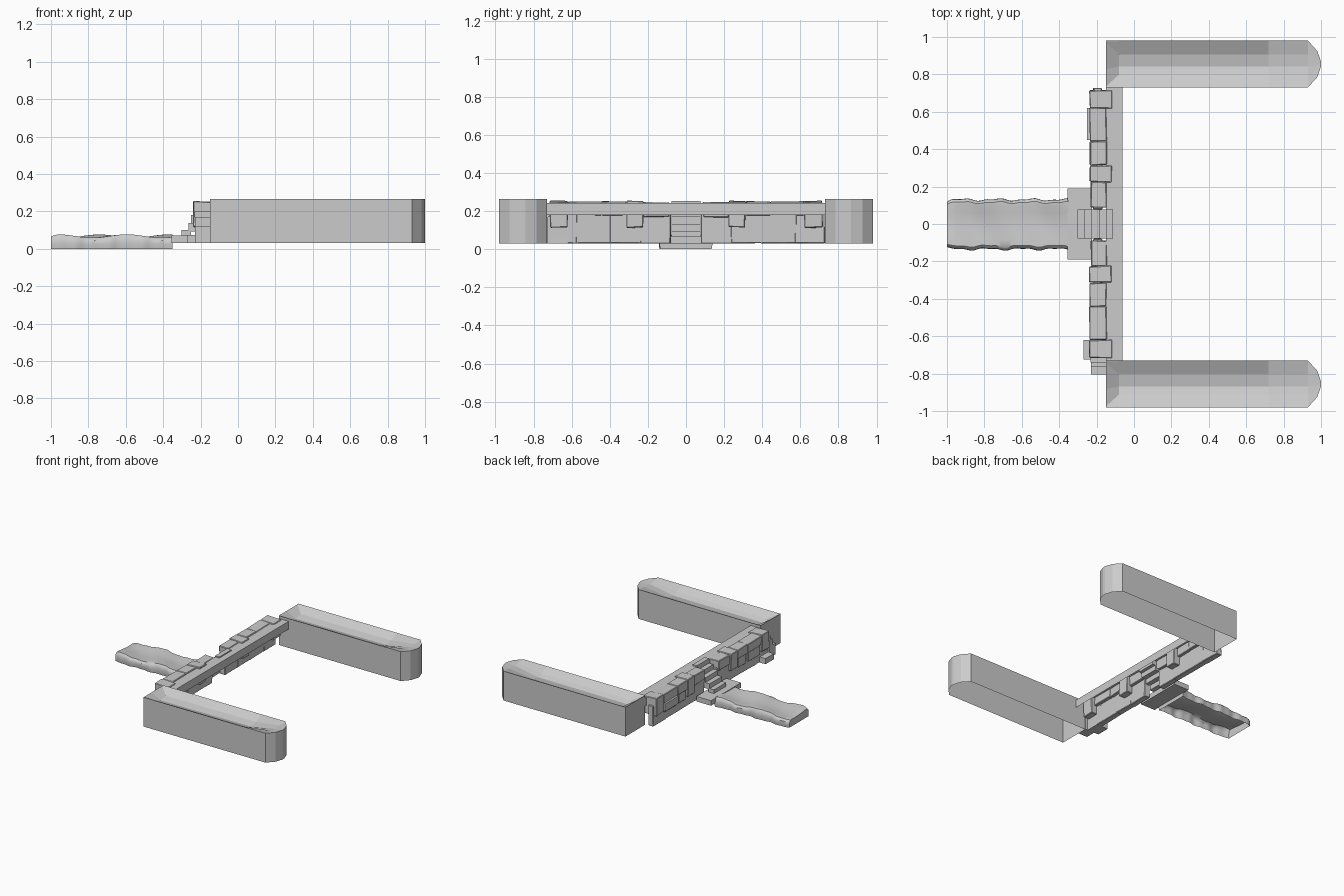
import bpy, bmesh, math, random
from mathutils import Vector

if "Cube" in bpy.data.objects:
    bpy.data.objects.remove(bpy.data.objects["Cube"])

random.seed(4)


def finish(name, bm):
    bmesh.ops.recalc_face_normals(bm, faces=bm.faces)
    me = bpy.data.meshes.new(name)
    bm.to_mesh(me)
    bm.free()
    ob = bpy.data.objects.new(name, me)
    bpy.context.collection.objects.link(ob)
    return ob


def block(name, x0, x1, y0, y1, z0, z1, rough=0.0, open_below=False):
    """Plain box, or a chipped stone when rough > 0."""
    bm = bmesh.new()
    bmesh.ops.create_cube(bm, size=1)
    for v in bm.verts:
        v.co = Vector(((x0 + x1) / 2 + v.co.x * (x1 - x0),
                       (y0 + y1) / 2 + v.co.y * (y1 - y0),
                       (z0 + z1) / 2 + v.co.z * (z1 - z0)))
    if rough:
        for v in bm.verts:
            v.co += Vector([random.uniform(-rough, rough) for _ in range(3)])
            v.co.z = max(v.co.z, 0.03)
        bmesh.ops.bevel(bm, geom=bm.edges[:], offset=0.004, segments=1,
                        affect='EDGES', profile=0.5)
    bm.normal_update()
    if open_below:
        bmesh.ops.delete(bm, geom=[f for f in bm.faces if f.normal.z < -0.9], context='FACES')
    return finish(name, bm)


def skin(bm, rows):
    for a, b in zip(rows, rows[1:]):
        for i in range(len(a) - 1):
            bm.faces.new((a[i], a[i + 1], b[i + 1], b[i]))


# Long side planters: sunken bed, faceted rounded end, open underneath
def planter(name, yc):
    bm = bmesh.new()
    profile = [(-1, 0), (-0.96, 0.06), (-0.45, 0.7), (-0.1, 1),
               (0.42, 0.75), (0.96, 0.06), (1, 0)]
    stations = [(-0.15, 0.125, 0), (-0.145, 0.125, 0.003), (-0.08, 0.125, 0.05),
                (0.72, 0.125, 0.045), (0.93, 0.125, 0.008), (0.98, 0.07, 0.004),
                (1.0, 0.012, 0)]
    tops, left, right = [], [], []
    for k, (x, w, d) in enumerate(stations):
        row = []
        for f, h in profile:
            if k < 2 and abs(f) < 0.9:   # end slope fans out to the corners
                f = max(-0.92, min(0.92, f * 2.1))
            row.append(bm.verts.new((x, yc + f * w, 0.265 - d * h)))
        tops.append(row)
        left.append(bm.verts.new((x, yc - w, 0.03)))
        right.append(bm.verts.new((x, yc + w, 0.03)))
    skin(bm, tops)
    skin(bm, [[r[0] for r in tops], left])
    skin(bm, [[r[-1] for r in tops], right])
    for k in (0, -1):
        bm.faces.new(tops[k] + [right[k], left[k]])
    return finish(name, bm)


planter("planter_left", -0.855)
planter("planter_right", 0.855)

# Terrace edge slab behind the wall
block("terrace_edge", -0.15, -0.062, -0.73, 0.73, 0.18, 0.243, open_below=True)

# Dry stone wall: thin lower courses, deep key stones and cap stones on both sides
caps = [(0.225, 0.31, True), (0.315, 0.442, False), (0.442, 0.62, False), (0.62, 0.715, True)]
lower = [(0.08, 0.245), (0.235, 0.40), (0.39, 0.58), (0.57, 0.73)]
for s, side in ((-1, "left"), (1, "right")):
    for i, (a, b) in enumerate(lower):
        y0, y1 = sorted((s * a, s * b))
        block(f"wall_stone_{side}_{i}", -0.218, -0.17, y0, y1, 0.03, 0.19, 0.003)
    for i, (a, b, deep) in enumerate(caps):
        y0, y1 = sorted((s * a, s * b))
        if deep:
            block(f"key_stone_{side}_{i}", -0.238, -0.12, y0, y1, 0.115, 0.252, 0.004)
        else:
            block(f"cap_stone_{side}_{i}", -0.237, -0.147, y0, y1, 0.178, 0.25, 0.003)
            block(f"face_stone_{side}_{i}", -0.23, -0.19, y0 + 0.01, y1 - 0.02, 0.10, 0.178, 0.004)
    # Blocks flanking the stairs
    y0, y1 = sorted((s * 0.09, s * 0.225))
    block(f"stair_flank_{side}", -0.23, -0.147, y0, y1, 0.17, 0.246, 0.003)
block("projecting_stone", -0.25, -0.20, 0.45, 0.62, 0.12, 0.18)

# Corner blocks at the left end of the wall
block("corner_foot", -0.27, -0.17, -0.725, -0.62, 0.03, 0.075)
block("corner_block_low", -0.23, -0.15, -0.765, -0.725, 0.03, 0.17)
block("corner_block_outer", -0.23, -0.15, -0.805, -0.74, 0.03, 0.12)
block("corner_block_top", -0.232, -0.15, -0.74, -0.70, 0.17, 0.20)

# Landing and stairs
block("landing", -0.355, -0.225, -0.19, 0.19, 0.03, 0.07)
for i in range(5):
    x = -0.302 + i * 0.038
    top = 0.10 + i * 0.038
    block(f"step_{i}", x, x + 0.05 if i < 4 else -0.112, -0.077, 0.077, top - 0.045, top)

# Worn path: wavy shell with rounded shoulders, open underneath
bm = bmesh.new()
section = [(-0.97, 0.0), (-1, 0.025), (-0.99, 0.045), (-0.95, 0.059), (-0.87, 0.068),
           (-0.6, 0.066), (-0.25, 0.061), (0.1, 0.059), (0.45, 0.061), (0.75, 0.067),
           (0.88, 0.067), (0.95, 0.058), (0.99, 0.045), (1, 0.025), (0.97, 0.0)]
rows, n = [], 36
for k in range(n + 1):
    x = -1 + 0.65 * k / n
    end = min(1, 0.88 + 0.06 * k)
    row = []
    for f, z in section:
        ph = 1.3 if f > 0 else 0
        w = 0.133 + 0.005 * math.sin(34 * x + ph) + 0.003 * math.sin(71 * x + ph)
        w *= 0.95 if k == 0 else 1
        lift = 0.009 * math.sin(17 * x + 1.5 * f + 0.4) if z > 0.05 else 0
        row.append(bm.verts.new((x, f * w - 0.002, (z + lift) * end)))
    rows.append(row)
skin(bm, rows)
bm.faces.new(rows[0])
bm.faces.new(rows[-1])
path = finish("worn_path", bm)
bpy.context.view_layer.objects.active = path
path.select_set(True)
bpy.ops.object.shade_smooth_by_angle(angle=math.radians(40))
